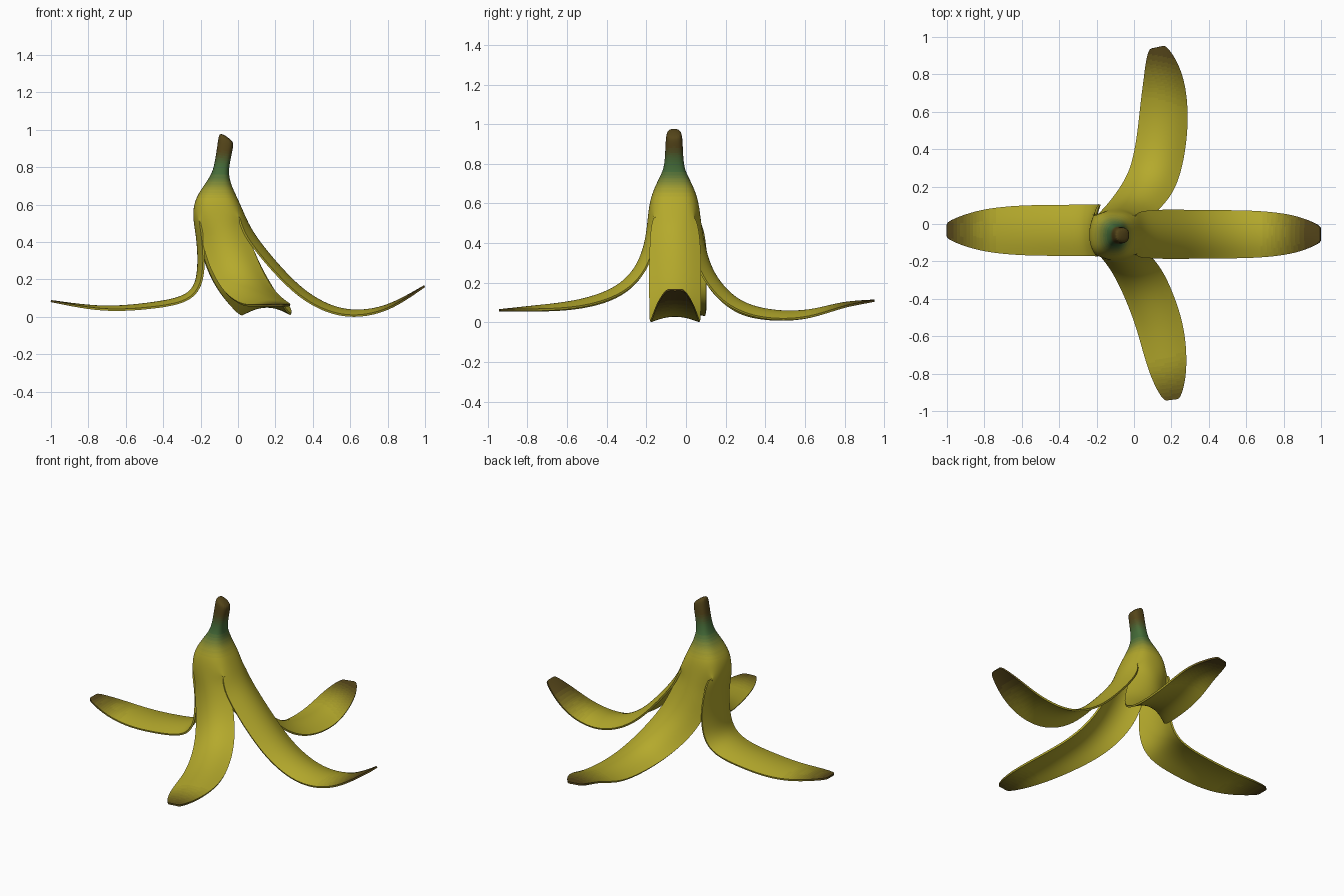
import bpy, bmesh
from math import cos, sin, pi, hypot, copysign, sqrt
from mathutils import Vector

if "Cube" in bpy.data.objects:
    bpy.data.objects.remove(bpy.data.objects["Cube"])

SEG = 4                      # segments across each strip (a quarter of the ring)
bm = bmesh.new()


def quads(a, b):
    for i in range(len(a) - 1):
        bm.faces.new((a[i], b[i], b[i + 1], a[i + 1]))


def ring(z, cx, rx, ry, n=2.6):
    """Rounded-square ring starting at -45 degrees; the cut stem end slants."""
    out = []
    slant = max(0, z - 0.9) * 0.4
    for i in range(4 * SEG):
        a = -pi / 4 + i * pi / (2 * SEG)
        u = copysign(abs(cos(a)) ** (2 / n), cos(a))
        v = copysign(abs(sin(a)) ** (2 / n), sin(a))
        out.append(bm.verts.new((cx + u * rx, -0.06 + v * ry, z - slant * u)))
    return out


def spline(pts, steps=2):
    """Smooth curve through the points (Catmull-Rom)."""
    p = [2 * pts[0] - pts[1]] + pts + [2 * pts[-1] - pts[-2]]
    out = []
    for i in range(1, len(p) - 2):
        a, b, c, d = p[i - 1:i + 3]
        for k in range(steps):
            t = k / steps
            out.append((2 * b + (c - a) * t + (2 * a - 5 * b + 4 * c - d) * t * t
                        + (3 * b - a - 3 * c + d) * t ** 3) / 2)
    return out + [pts[-1]]


def strip(first, side, width, sag, pts):
    """Arched strip with a rounded tip, hanging from one quarter of the ring."""
    prev = [base[(first + i) % (4 * SEG)] for i in range(SEG + 1)]
    path = spline([prev[SEG // 2].co.copy()] + [Vector(p) for p in pts])
    steps = [(b - a).length for a, b in zip(path, path[1:])]
    for j in range(1, len(path)):
        s = sum(steps[:j]) / sum(steps)
        t = (path[min(j + 1, len(path) - 1)] - path[j - 1]).normalized()
        w = Vector(side)
        w = (w - w.dot(t) * t).normalized()      # across the strip
        n = t.cross(w)                           # outer skin direction
        half = width * (0.88 + 0.12 * min(1, s * 5)) * (1 - 0.08 * s)
        half *= sqrt(1 - (max(0, s - 0.62) / 0.41) ** 2)
        drop = sag * (1 - s ** 3)
        cur = []
        for i in range(SEG + 1):
            u = 2 * i / SEG - 1
            cur.append(bm.verts.new(path[j] + w * u * half - n * drop * u * u))
        quads(prev, cur)
        prev = cur


# Stem and shoulder: height, centre x, half sizes
rings = [ring(*r) for r in [
    (0.97, -0.063, 0.037, 0.036), (0.93, -0.065, 0.043, 0.044),
    (0.80, -0.089, 0.039, 0.047), (0.75, -0.099, 0.053, 0.066),
    (0.70, -0.110, 0.078, 0.093), (0.63, -0.115, 0.118, 0.122),
    (0.55, -0.104, 0.142, 0.134)]]
for a, b in zip(rings, rings[1:]):
    quads(a + a[:1], b + b[:1])
bm.faces.new(rings[0])
base = rings[-1]

# Right and left strips run straight along x
right = [(0.11, 0.42), (0.3, 0.2), (0.46, 0.085), (0.62, 0.042), (0.8, 0.07), (0.995, 0.172)]
left = [(-0.224, 0.4), (-0.222, 0.24), (-0.27, 0.13), (-0.45, 0.085), (-0.72, 0.062), (-1, 0.093)]
strip(0, (0, 1, 0), 0.135, 0.045, [(x, -0.055, z) for x, z in right])
strip(2 * SEG, (0, -1, 0), 0.142, 0.032, [(x, -0.034, z) for x, z in left])

# Back and front strips swing towards +x
strip(SEG, (-1, 0, 0), 0.14, 0.06,
      [(-0.07, 0.1, 0.4), (0, 0.15, 0.25), (0.1, 0.27, 0.12), (0.145, 0.44, 0.07),
       (0.16, 0.62, 0.07), (0.155, 0.79, 0.108), (0.125, 0.945, 0.118)])
strip(3 * SEG, (1, 0, 0), 0.13, 0.05,
      [(-0.06, -0.215, 0.4), (0, -0.27, 0.27), (0.07, -0.38, 0.175),
       (0.14, -0.56, 0.117), (0.18, -0.77, 0.09), (0.203, -0.94, 0.07)])

mesh = bpy.data.meshes.new("banana_peel")
bm.to_mesh(mesh)
bm.free()
peel = bpy.data.objects.new("banana_peel", mesh)
bpy.context.collection.objects.link(peel)
bpy.context.view_layer.objects.active = peel
peel.select_set(True)

# Smooth skin with a thin thickness
sub = peel.modifiers.new("smooth", 'SUBSURF')
sub.levels = sub.render_levels = 3
sol = peel.modifiers.new("thickness", 'SOLIDIFY')
sol.thickness = 0.011
sol.offset = -1
for name in (sub.name, sol.name):
    bpy.ops.object.modifier_apply(modifier=name)
bpy.ops.object.shade_smooth_by_angle(angle=0.9)

# Colours: brown stem and tips, green neck, yellow skin
YELLOW = Vector((0.46, 0.40, 0.025))
GREEN = Vector((0.06, 0.15, 0.04))
BROWN = Vector((0.09, 0.06, 0.01))


def ramp(v, a, b):
    s = max(0, min(1, (v - a) / (b - a)))
    return round(s * s * (3 - 2 * s) * 12) / 12


slots = {}
for p in peel.data.polygons:
    c = p.center
    green = ramp(c.z, 0.62, 0.78)
    brown = max(ramp(c.z, 0.8, 0.9), ramp(hypot(c.x + 0.03, c.y + 0.03), 0.68, 0.98))
    key = (green, brown)
    if key not in slots:
        mat = bpy.data.materials.new("skin")
        mat.diffuse_color = (*YELLOW.lerp(GREEN, green).lerp(BROWN, brown), 1)
        mat.use_nodes = True
        mat.node_tree.nodes["Principled BSDF"].inputs["Base Color"].default_value = mat.diffuse_color
        slots[key] = len(slots)
        peel.data.materials.append(mat)
    p.material_index = slots[key]

# Rest the peel on the ground
low = min(v.co.z for v in peel.data.vertices)
for v in peel.data.vertices:
    v.co.z -= low
